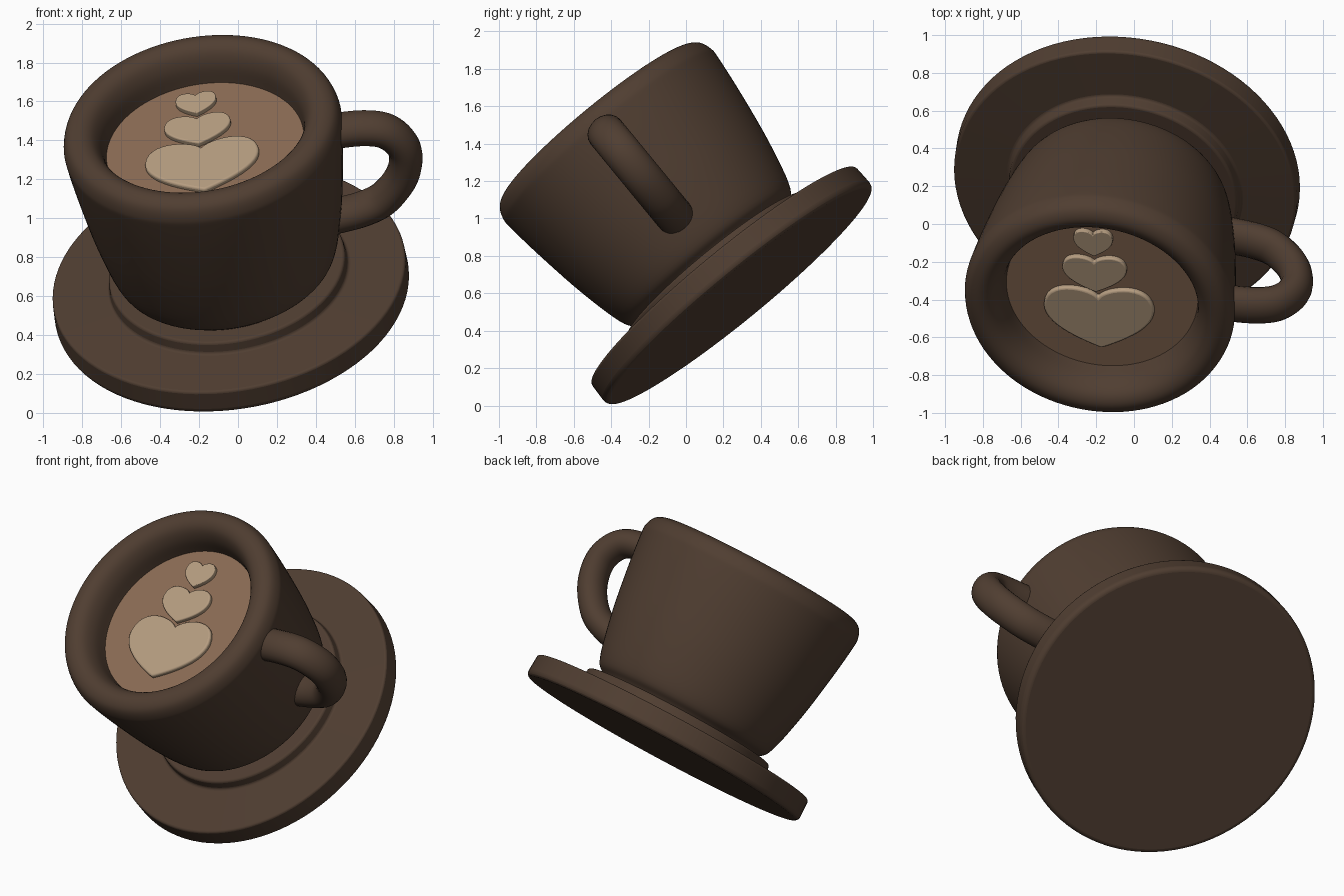
import bpy, bmesh, math
from mathutils import Matrix, Vector
from mathutils.geometry import interpolate_bezier

if "Cube" in bpy.data.objects:
    bpy.data.objects.remove(bpy.data.objects["Cube"])

# Tilted frame: n is the cup axis, u points to the handle, v to the back
n = Vector((-0.138, -0.629, 0.766)).normalized()
u = (Vector((1, 0, 0)) - n * n.x).normalized()
v = n.cross(u)
FRAME = Matrix.Translation((-0.028, 0.289, 0.587)) @ Matrix((u, v, n)).transposed().to_4x4()


def material(name, rgb):
    m = bpy.data.materials.new(name)
    m.diffuse_color = (*rgb, 1)
    m.use_nodes = True
    m.node_tree.nodes["Principled BSDF"].inputs["Base Color"].default_value = m.diffuse_color
    return m


CHOCOLATE = material("chocolate", (0.080, 0.048, 0.031))
COFFEE = material("coffee", (0.26, 0.15, 0.09))
FOAM = material("foam", (0.47, 0.34, 0.22))


def finish(ob, mat, angle=35):
    ob.data.materials.append(mat)
    bpy.ops.object.select_all(action='DESELECT')
    ob.select_set(True)
    bpy.context.view_layer.objects.active = ob
    if ob.type == 'CURVE':
        bpy.ops.object.convert(target='MESH')
        ob = bpy.context.object
    bpy.ops.object.shade_smooth_by_angle(angle=math.radians(angle))
    ob.matrix_world = FRAME
    return ob


def mesh_object(name, bm):
    bmesh.ops.recalc_face_normals(bm, faces=bm.faces)
    me = bpy.data.meshes.new(name)
    bm.to_mesh(me)
    bm.free()
    ob = bpy.data.objects.new(name, me)
    bpy.context.collection.objects.link(ob)
    return ob


def smooth_path(pts, steps=5):
    # Catmull-Rom through the points
    p = [Vector(q) for q in pts]
    p = [p[0]] + p + [p[-1]]
    out = []
    for a, b, c, d in zip(p, p[1:], p[2:], p[3:]):
        seg = interpolate_bezier(b, b + (c - a) / 6, c - (d - b) / 6, c, steps + 1)
        out += seg[:-1]
    return out + [p[-1]]


def lathe(name, profile, mat, steps=96):
    bm = bmesh.new()
    vs = [bm.verts.new((q[0], 0, q[1])) for q in profile]
    es = [bm.edges.new(e) for e in zip(vs, vs[1:])]
    bmesh.ops.spin(bm, geom=vs + es, cent=(0, 0, 0), axis=(0, 0, 1),
                   angle=2 * math.pi, steps=steps, use_duplicate=False)
    bmesh.ops.remove_doubles(bm, verts=bm.verts, dist=1e-4)
    return finish(mesh_object(name, bm), mat)


def bevel(ob, width, segments=3):
    b = ob.modifiers.new("bevel", 'BEVEL')
    b.width, b.segments = width, segments
    b.limit_method, b.angle_limit = 'ANGLE', math.radians(35)


# Saucer with a raised seat for the cup
saucer = lathe("saucer", [(0, 0), (0.905, 0), (0.92, 0.02), (0.915, 0.14),
                          (0.62, 0.15), (0.61, 0.215), (0, 0.215)], CHOCOLATE)
bevel(saucer, 0.03)

# Cup body with a thick rounded rim
lathe("cup", smooth_path([(0, 0.205), (0.44, 0.205), (0.53, 0.235), (0.585, 0.31),
                          (0.645, 0.56), (0.69, 0.84), (0.717, 1.06), (0.718, 1.13),
                          (0.69, 1.19), (0.63, 1.215), (0.57, 1.19), (0.53, 1.12),
                          (0.512, 1.02), (0.50, 0.95)]), CHOCOLATE)

# Coffee surface
lathe("coffee", [(0, 1.02), (0.515, 1.02)], COFFEE)

# Handle: oval tube swept along a loop
cu = bpy.data.curves.new("handle", 'CURVE')
cu.dimensions = '3D'
cu.bevel_depth, cu.bevel_resolution, cu.use_fill_caps = 0.086, 8, True
path = smooth_path([(0.62, 1.03), (0.82, 1.03), (0.945, 0.985), (1.012, 0.86),
                    (0.98, 0.70), (0.87, 0.56), (0.75, 0.50), (0.60, 0.47)], 8)
sp = cu.splines.new('POLY')
sp.points.add(len(path) - 1)
for pt, q in zip(sp.points, path):
    pt.co = (q[0], 0, q[1], 1)
handle = bpy.data.objects.new("handle", cu)
bpy.context.collection.objects.link(handle)
handle = finish(handle, CHOCOLATE)
handle.data.transform(Matrix.Diagonal((1, 1.2, 1, 1)))


# Foam hearts: mirrored half outline, extruded and bevelled
def heart(name, x, tip, half_width, height):
    lobe = interpolate_bezier(*map(Vector, ((0, .87), (.12, 1.03), (.95, 1.17), (1, .70))), 14)
    side = interpolate_bezier(*map(Vector, ((1, .70), (1.02, .36), (.35, .12), (0, 0))), 14)
    half = lobe[:-1] + side
    outline = half + [Vector((-q.x, q.y)) for q in half[-2:0:-1]]
    bm = bmesh.new()
    turn = Matrix.Rotation(math.radians(3), 2)
    pts = [turn @ Vector((q.x * half_width, q.y * height)) for q in outline]
    f = bm.faces.new([bm.verts.new((x + q.x, tip + q.y, 1.01)) for q in pts])
    ext = bmesh.ops.extrude_face_region(bm, geom=[f])
    bmesh.ops.translate(bm, vec=(0, 0, 0.037),
                        verts=[g for g in ext["geom"] if isinstance(g, bmesh.types.BMVert)])
    ob = finish(mesh_object(name, bm), FOAM)
    bevel(ob, 0.012)


heart("large_heart", 0.0, -0.375, 0.295, 0.395)
heart("medium_heart", -0.03, 0.005, 0.172, 0.23)
heart("small_heart", -0.04, 0.25, 0.105, 0.165)
